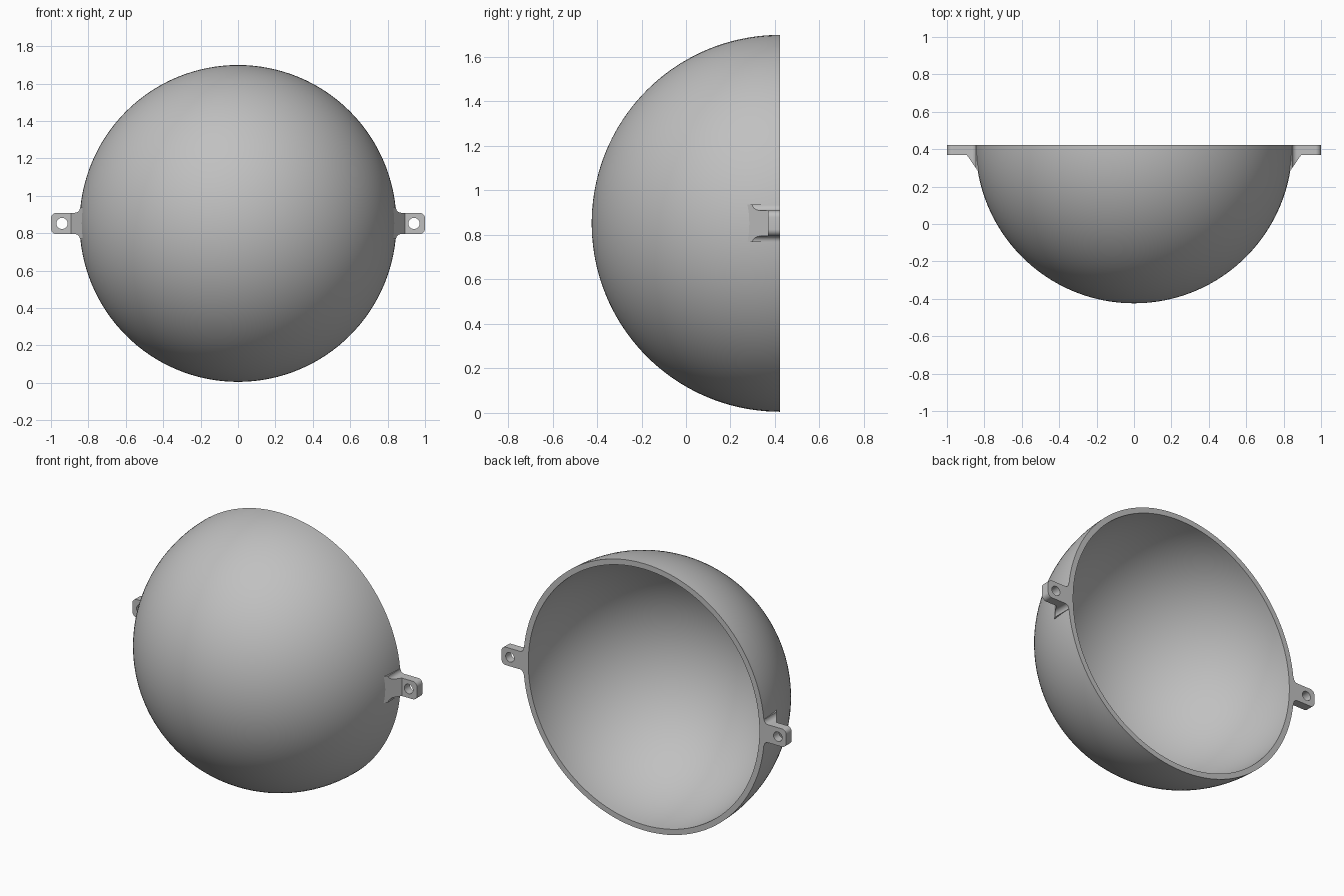
import bpy, bmesh
from math import pi, sin, cos
from mathutils import Vector

cube = bpy.data.objects.get("Cube")
if cube:
    bpy.data.objects.remove(cube, do_unlink=True)

RADIUS, WALL = 0.847, 0.035
CENTRE = Vector((0, 0.423, 0.852))

grey = bpy.data.materials.new("plain grey")
grey.use_nodes = True
colour = (0.53, 0.53, 0.53, 1)
grey.diffuse_color = colour
grey.node_tree.nodes["Principled BSDF"].inputs["Base Color"].default_value = colour


def arc(cx, cy, r, start, end, steps):
    angles = [start + (end - start) * i / steps for i in range(steps + 1)]
    return [(cx + r * cos(a), cy + r * sin(a)) for a in angles]


def finish(bm, name):
    bmesh.ops.recalc_face_normals(bm, faces=bm.faces)
    mesh = bpy.data.meshes.new(name)
    bm.to_mesh(mesh)
    bm.free()
    mesh.materials.append(grey)
    obj = bpy.data.objects.new(name, mesh)
    bpy.context.collection.objects.link(obj)
    obj.location = CENTRE
    return obj


def smooth(obj):
    bpy.ops.object.select_all(action='DESELECT')
    obj.select_set(True)
    bpy.context.view_layer.objects.active = obj
    bpy.ops.object.shade_smooth_by_angle(angle=pi / 6)


# Hollow half-sphere shell: wall profile spun around the y axis
bm = bmesh.new()
profile = arc(0, 0, RADIUS, -pi / 2, 0, 40) + arc(0, 0, RADIUS - WALL, 0, -pi / 2, 40)
verts = [bm.verts.new((x, y, 0)) for x, y in profile]
edges = [bm.edges.new(pair) for pair in zip(verts, verts[1:])]
bmesh.ops.spin(bm, geom=verts + edges, cent=(0, 0, 0), axis=(0, 1, 0),
               angle=2 * pi, steps=128)
bmesh.ops.remove_doubles(bm, verts=bm.verts, dist=0.0001)
smooth(finish(bm, "hemisphere_shell"))

# Mounting lugs: filleted outline, extruded forward with a sloping gusset
HALF, THICK, BEND, SLOPE = 0.057, 0.055, 0.893, 1.45
upper = [(0.82, HALF + 0.027)]
upper += arc(0.872, HALF + 0.027, 0.027, pi, 1.5 * pi, 8)
upper += arc(0.97, HALF - 0.03, 0.03, pi / 2, 0, 8)
outline = upper + [(x, -z) for x, z in reversed(upper)]

for side, label in ((1, "left"), (-1, "right")):
    bm = bmesh.new()
    back = bm.faces.new([bm.verts.new((x, 0, z)) for x, z in outline])
    extruded = bmesh.ops.extrude_face_region(bm, geom=[back], use_keep_orig=True)
    for v in extruded["geom"]:
        if isinstance(v, bmesh.types.BMVert):
            v.co.y = -THICK
    bmesh.ops.bisect_plane(bm, geom=bm.verts[:] + bm.edges[:] + bm.faces[:],
                           plane_co=(BEND, 0, 0), plane_no=(1, 0, 0))
    for v in bm.verts:
        if v.co.y < -THICK / 2:
            v.co.y -= max(0, BEND - v.co.x) * SLOPE
        v.co.x *= side
    lug = finish(bm, label + "_mounting_lug")

    # Screw hole through the lug
    bpy.ops.mesh.primitive_cylinder_add(
        vertices=32, radius=0.03, depth=0.3, rotation=(pi / 2, 0, 0),
        location=CENTRE + Vector((side * 0.941, 0, 0)))
    cutter = bpy.context.object
    cutter.name = label + "_hole_cutter"
    cutter.data.materials.append(grey)
    cutter.hide_render = True
    cutter.display_type = 'WIRE'
    hole = lug.modifiers.new("screw hole", 'BOOLEAN')
    hole.operation = 'DIFFERENCE'
    hole.solver = 'EXACT'
    hole.object = cutter
    bpy.ops.object.select_all(action='DESELECT')
    lug.select_set(True)
    bpy.context.view_layer.objects.active = lug
    bpy.ops.object.modifier_apply(modifier=hole.name)
    bpy.data.objects.remove(cutter, do_unlink=True)
    smooth(lug)
